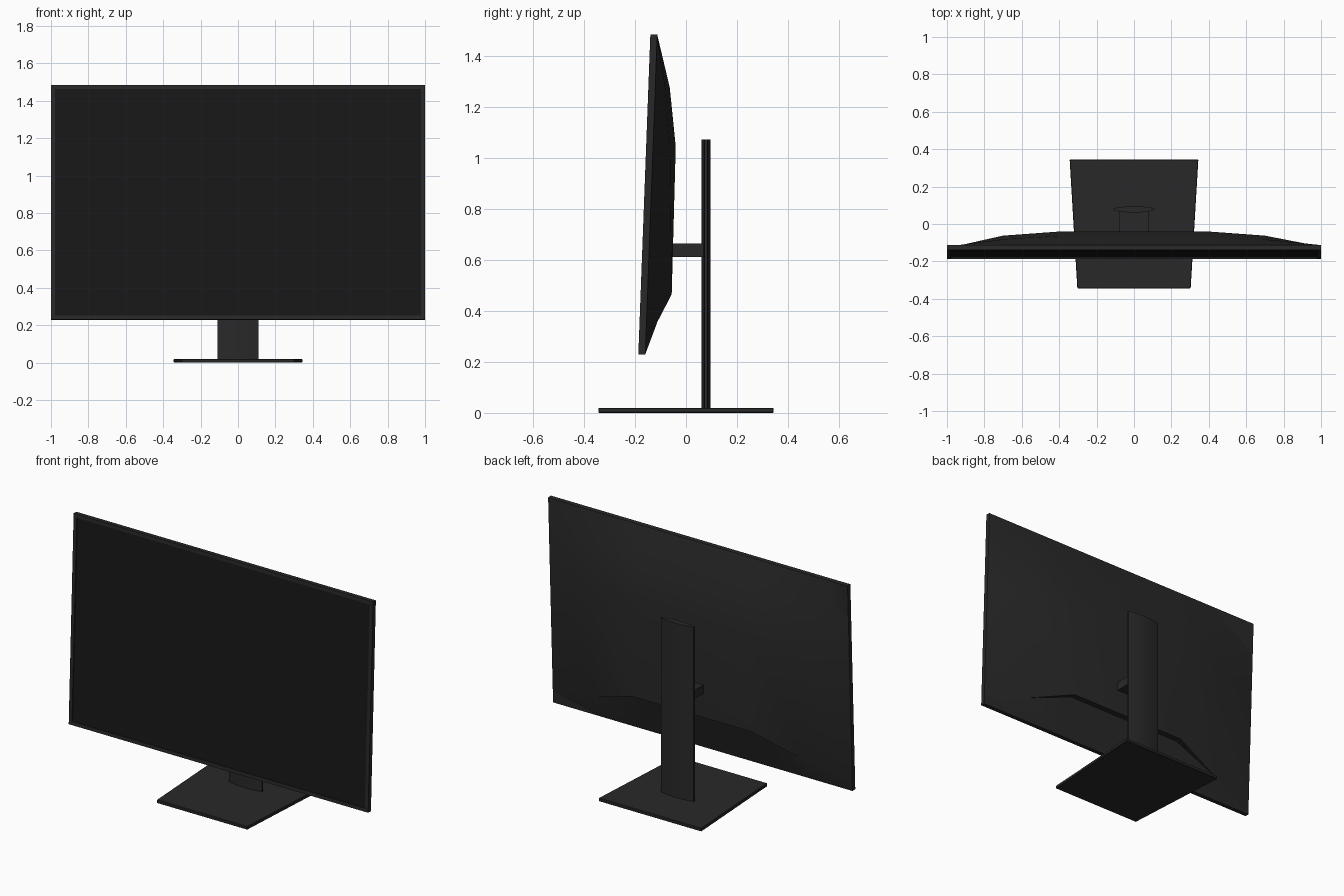
import bpy, bmesh, math
from mathutils import Matrix, Vector

if "Cube" in bpy.data.objects:
    bpy.data.objects.remove(bpy.data.objects["Cube"])


def material(name, v):
    m = bpy.data.materials.new(name)
    m.diffuse_color = (v, v, v, 1)
    m.use_nodes = True
    m.node_tree.nodes["Principled BSDF"].inputs["Base Color"].default_value = m.diffuse_color
    return m


BODY = material("dark_plastic", 0.022)
SCREEN = material("screen_glass", 0.009)
TILT = Matrix.Translation((0, -0.187, 0.23)) @ Matrix.Rotation(math.radians(-2.15), 4, 'X')


def finish(name, bm, mats=(BODY,), matrix=None, smooth=False):
    if matrix:
        bm.transform(matrix)
    bmesh.ops.recalc_face_normals(bm, faces=bm.faces)
    me = bpy.data.meshes.new(name)
    bm.to_mesh(me)
    bm.free()
    ob = bpy.data.objects.new(name, me)
    bpy.context.collection.objects.link(ob)
    for m in mats:
        me.materials.append(m)
    if smooth:
        bpy.ops.object.select_all(action='DESELECT')
        ob.select_set(True)
        bpy.context.view_layer.objects.active = ob
        bpy.ops.object.shade_smooth_by_angle(angle=math.radians(28))
    return ob


def box(bm, lo, hi):
    lo, hi = Vector(lo), Vector(hi)
    bmesh.ops.create_cube(bm, size=1, matrix=Matrix.Translation((lo + hi) / 2)
                          @ Matrix.Diagonal((*(hi - lo), 1)))


def prism(bm, outline, z0, z1):
    f = bm.faces.new([bm.verts.new((x, y, z0)) for x, y in outline])
    r = bmesh.ops.extrude_face_region(bm, geom=[f])
    top = [v for v in r["geom"] if isinstance(v, bmesh.types.BMVert)]
    bmesh.ops.translate(bm, verts=top, vec=(0, 0, z1 - z0))


# Bezel slab with a slightly sunken screen
bm = bmesh.new()
box(bm, (-1, 0, 0), (1, 0.027, 1.256))
bm.normal_update()
front = min(bm.faces, key=lambda f: f.calc_center_median().y)
bmesh.ops.inset_region(bm, faces=[front], thickness=0.03)
sunk = bmesh.ops.extrude_face_region(bm, geom=[front])["geom"]
bmesh.ops.delete(bm, geom=[front], context='FACES_ONLY')
bmesh.ops.translate(bm, verts=[g for g in sunk if isinstance(g, bmesh.types.BMVert)],
                    vec=(0, 0.006, 0))
for g in sunk:
    if isinstance(g, bmesh.types.BMFace):
        g.material_index = 1
finish("screen_and_bezel", bm, (BODY, SCREEN), TILT)

# Bulged back shell: rows of (height, depth) at x = 1, 0.7, 0.4
rim = 0.027
rows = [
    [(0, rim), (0, rim), (0, rim)],
    [(0.07, rim), (0.13, 0.07), (0.24, 0.085)],   # recess below the ledge
    [(0.07, rim), (0.13, 0.07), (0.24, 0.122)],   # ledge edge
    [(0.82, rim), (0.82, 0.094), (0.82, 0.116)],
    [(1.05, rim), (1.05, 0.066), (1.05, 0.084)],
    [(1.256, rim), (1.256, rim), (1.256, rim)],
]
bm = bmesh.new()
grid = []
for row in rows:
    half = [(x, d, h) for x, (h, d) in zip((1, 0.7, 0.4), row)]
    full = [(-x, d, h) for x, d, h in half] + half[::-1]
    grid.append([bm.verts.new(p) for p in full])
for a, b in zip(grid, grid[1:]):
    for i in range(5):
        bm.faces.new((a[i], a[i + 1], b[i + 1], b[i]))
bmesh.ops.remove_doubles(bm, verts=bm.verts, dist=1e-4)
bmesh.ops.dissolve_degenerate(bm, edges=bm.edges, dist=1e-5)
shell = finish("back_shell", bm, matrix=TILT, smooth=True)
if sum((p.normal.y for p in shell.data.polygons)) < 0:
    shell.data.flip_normals()

# Stand column with a lens-shaped section
bm = bmesh.new()
n, yc = 12, 0.0785
arc = [(-0.11 + 0.22 * i / n, 0.005 + 0.0125 * (1 - (2 * i / n - 1) ** 2)) for i in range(n + 1)]
prism(bm, [(x, yc - t) for x, t in arc] + [(x, yc + t) for x, t in reversed(arc)], 0.02, 1.072)
finish("stand_column", bm, smooth=True)

# Neck joining column and panel
bm = bmesh.new()
box(bm, (-0.08, -0.07, 0.612), (0.08, 0.07, 0.665))
finish("neck", bm)

# Tapered base plate
bm = bmesh.new()
prism(bm, [(-0.303, -0.344), (0.303, -0.344), (0.344, 0.344), (-0.344, 0.344)], 0, 0.02)
base = finish("base_plate", bm)
bev = base.modifiers.new("edge_bevel", 'BEVEL')
bev.width = 0.003
bev.segments = 1
